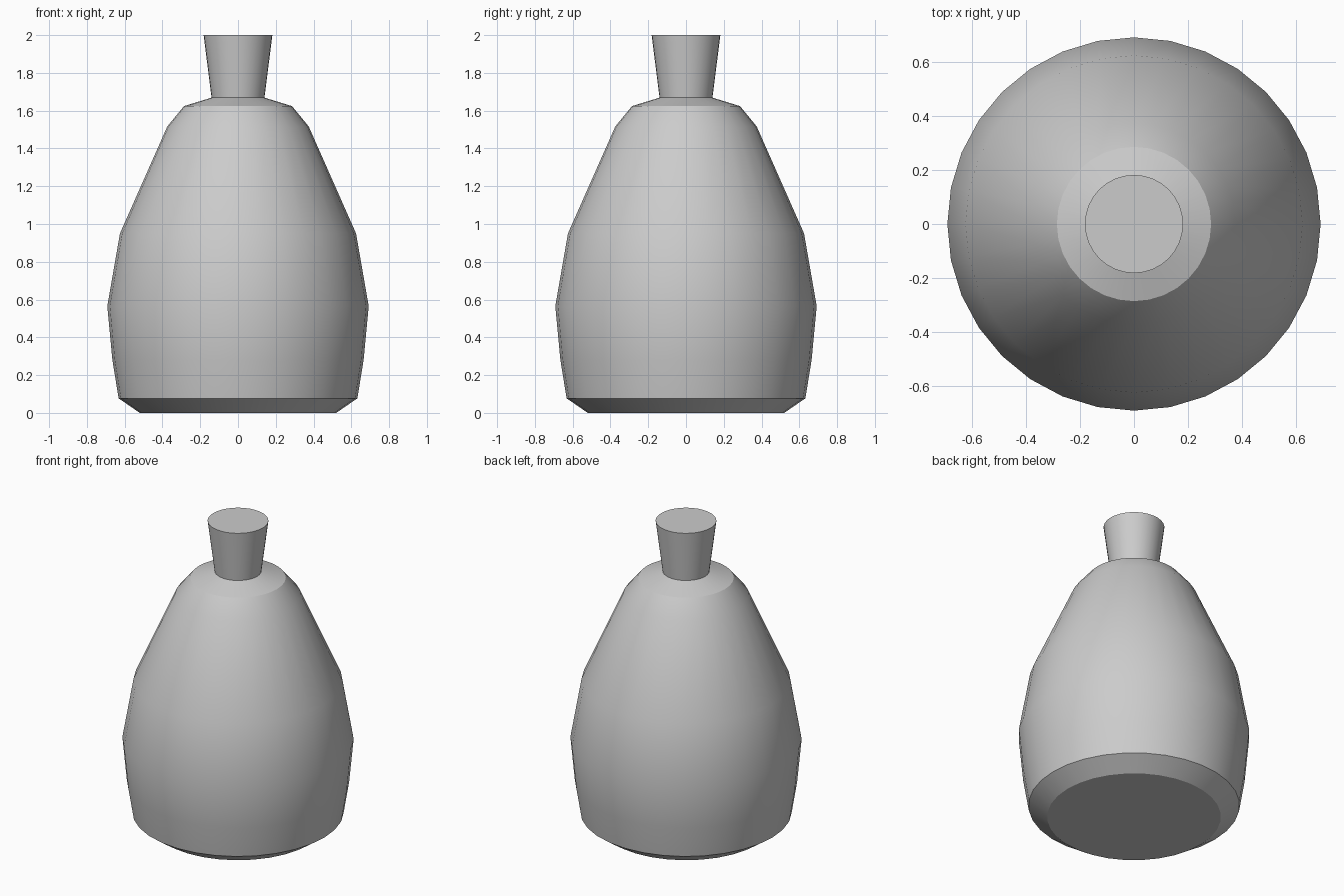
import bpy
import bmesh
from math import cos, sin, pi, radians

if "Cube" in bpy.data.objects:
    bpy.data.objects.remove(bpy.data.objects["Cube"])

SIDES = 32

# Silhouette from base to rim: (radius, height)
PROFILE = [
    (0.52, 0.0), (0.632, 0.077), (0.665, 0.28), (0.692, 0.565),
    (0.625, 0.95), (0.374, 1.517), (0.286, 1.624),
    (0.14, 1.669), (0.182, 2.0),
]


def lathe(name, profile, sides):
    """Revolve a profile around z and close both ends with flat caps."""
    bm = bmesh.new()
    rings = [[bm.verts.new((r * cos(2 * pi * i / sides), r * sin(2 * pi * i / sides), z))
              for i in range(sides)] for r, z in profile]
    for low, high in zip(rings, rings[1:]):
        for i in range(sides):
            j = (i + 1) % sides
            bm.faces.new((low[i], low[j], high[j], high[i]))
    bm.faces.new(rings[0][::-1])
    bm.faces.new(rings[-1])
    mesh = bpy.data.meshes.new(name)
    bm.to_mesh(mesh)
    bm.free()
    obj = bpy.data.objects.new(name, mesh)
    bpy.context.collection.objects.link(obj)
    return obj


# Bottle body with flared neck
bottle = lathe("bottle", PROFILE, SIDES)
bpy.context.view_layer.objects.active = bottle
bottle.select_set(True)
bpy.ops.object.shade_smooth_by_angle(angle=radians(30))
